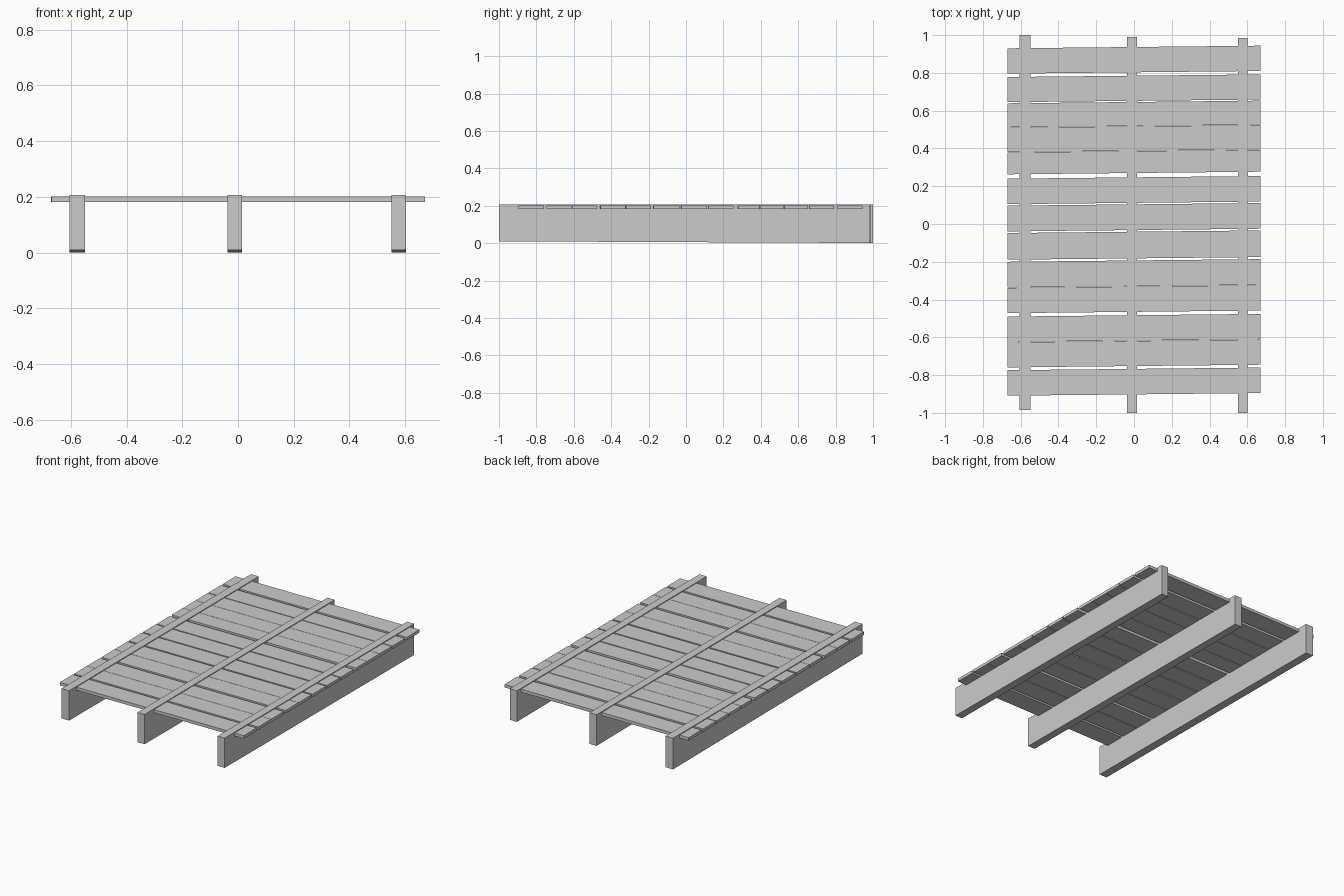
import bpy, bmesh, math

if "Cube" in bpy.data.objects:
    bpy.data.objects.remove(bpy.data.objects["Cube"])


def box(name, x0, x1, y0, y1, z0, z1):
    """Box whose mesh is centred on its own origin."""
    bm = bmesh.new()
    bmesh.ops.create_cube(bm, size=1.0)
    bmesh.ops.scale(bm, vec=(x1 - x0, y1 - y0, z1 - z0), verts=bm.verts)
    me = bpy.data.meshes.new(name)
    bm.to_mesh(me)
    bm.free()
    ob = bpy.data.objects.new(name, me)
    ob.location = ((x0 + x1) / 2, (y0 + y1) / 2, (z0 + z1) / 2)
    bpy.context.collection.objects.link(ob)
    return ob


# Three long bearer beams, undersides rising slightly toward the front
beams = [
    ("left_beam", -0.605, -0.549, -0.985, 1.0),
    ("middle_beam", -0.037, 0.015, -1.0, 0.99),
    ("right_beam", 0.55, 0.602, -1.0, 0.985),
]
for name, x0, x1, y0, y1 in beams:
    beam = box(name, x0, x1, y0, y1, 0.0, 0.207)
    for v in beam.data.vertices:
        if v.co.z < 0:
            v.co.z += 0.010 if v.co.y < 0 else 0.001

# Deck planks as (front, back) edges at mid width, all slightly askew
planks = [
    (-0.902, -0.767), (-0.752, -0.619), (-0.617, -0.483),
    (-0.465, -0.331), (-0.329, -0.193), (-0.182, -0.041),
    (-0.032, 0.104), (0.112, 0.247), (0.270, 0.386),
    (0.388, 0.517), (0.519, 0.646), (0.652, 0.785), (0.803, 0.937),
]
for i, (y0, y1) in enumerate(planks):
    plank = box(f"deck_plank_{i + 1}", -0.67, 0.67, y0, y1, 0.182, 0.202)
    plank.rotation_euler.z = math.atan2(0.014, 1.34)
